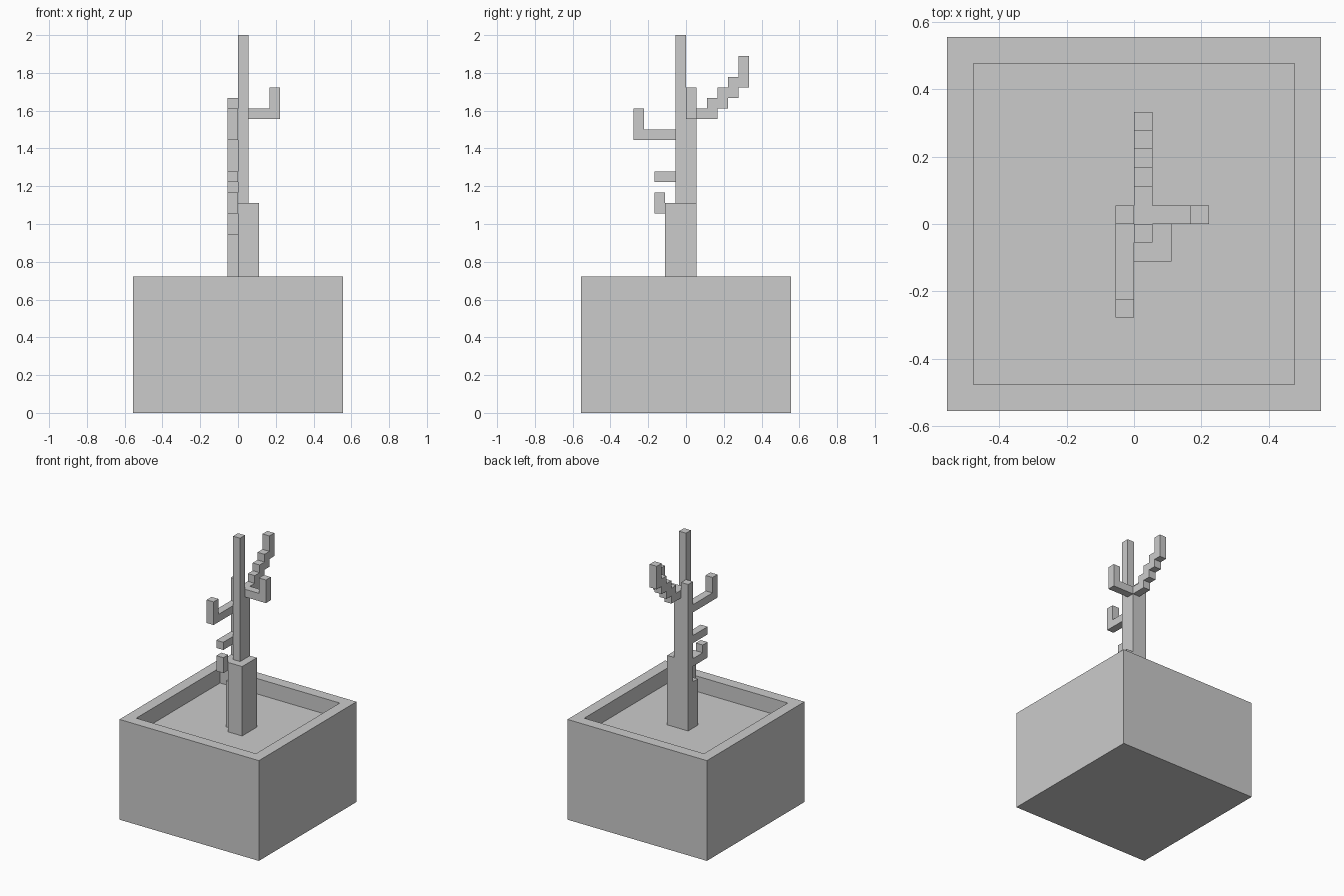
import bpy, bmesh
from mathutils import Vector

if "Cube" in bpy.data.objects:
    bpy.data.objects.remove(bpy.data.objects["Cube"])

U = 1 / 18            # one block of the model
RIM = 13              # planter height in blocks
SOIL = 11             # soil level in blocks


def finish(name, bm):
    bmesh.ops.recalc_face_normals(bm, faces=bm.faces)
    bmesh.ops.scale(bm, vec=(U, U, U), verts=bm.verts)
    mesh = bpy.data.meshes.new(name)
    bm.to_mesh(mesh)
    bm.free()
    obj = bpy.data.objects.new(name, mesh)
    bpy.context.collection.objects.link(obj)
    return obj


# planter: a box whose top is inset to a rim and pushed down to the soil
bm = bmesh.new()
bmesh.ops.create_cube(bm, size=1)
for v in bm.verts:
    v.co = Vector((v.co.x * 20, v.co.y * 20, (v.co.z + 0.5) * RIM))
top = max(bm.faces, key=lambda f: f.calc_center_median().z)
bmesh.ops.inset_region(bm, faces=[top], thickness=2)
floor = bmesh.ops.extrude_discrete_faces(bm, faces=[top])["faces"][0]
bmesh.ops.translate(bm, vec=(0, 0, SOIL - RIM), verts=floor.verts)
finish("planter", bm)

# tree: block ranges (x0, x1, y0, y1, z0, z1) joined into one skin
trunk = [
    (0, 2, -2, 1, SOIL, 20),     # thick base
    (-1, 0, -1, 0, SOIL, 17),    # root step
    (-1, 0, 0, 1, SOIL, 30),
    (0, 1, 0, 1, SOIL, 29),
    (0, 1, -1, 0, SOIL, 36),     # tallest stem
]
front_branches = [
    (-1, 0, -5, 0, 26, 27), (-1, 0, -5, -4, 27, 29),
    (-1, 0, -3, 0, 22, 23),
    (-1, 0, -3, 0, 19, 20), (-1, 0, -3, -2, 20, 21),
]
right_branch = [(1, 4, 0, 1, 28, 29), (3, 4, 0, 1, 29, 31)]
back_branch = [(0, 1, 1, 2, 28, 29)]
back_branch += [(0, 1, 2 + i, 3 + i, 28 + i, 30 + i) for i in range(3)]
back_branch += [(0, 1, 5, 6, 31, 34)]

cells = set()
for x0, x1, y0, y1, z0, z1 in trunk + front_branches + right_branch + back_branch:
    cells |= {(x, y, z) for x in range(x0, x1)
              for y in range(y0, y1) for z in range(z0, z1)}

# emit only the block faces that are open to the air
bm = bmesh.new()
corners = {}


def vert(p):
    key = tuple(p)
    if key not in corners:
        corners[key] = bm.verts.new(key)
    return corners[key]


for cell in sorted(cells):
    for axis in range(3):
        a, b = (axis + 1) % 3, (axis + 2) % 3
        for side in (0, 1):
            near = list(cell)
            near[axis] += 2 * side - 1
            if tuple(near) in cells or near[2] < SOIL:
                continue
            quad = []
            for da, db in ((0, 0), (1, 0), (1, 1), (0, 1)):
                p = list(cell)
                p[axis] += side
                p[a] += da
                p[b] += db
                quad.append(vert(p))
            bm.faces.new(quad if side else quad[::-1])
bmesh.ops.dissolve_limit(bm, angle_limit=0.01, verts=bm.verts, edges=bm.edges)
finish("tree", bm)
